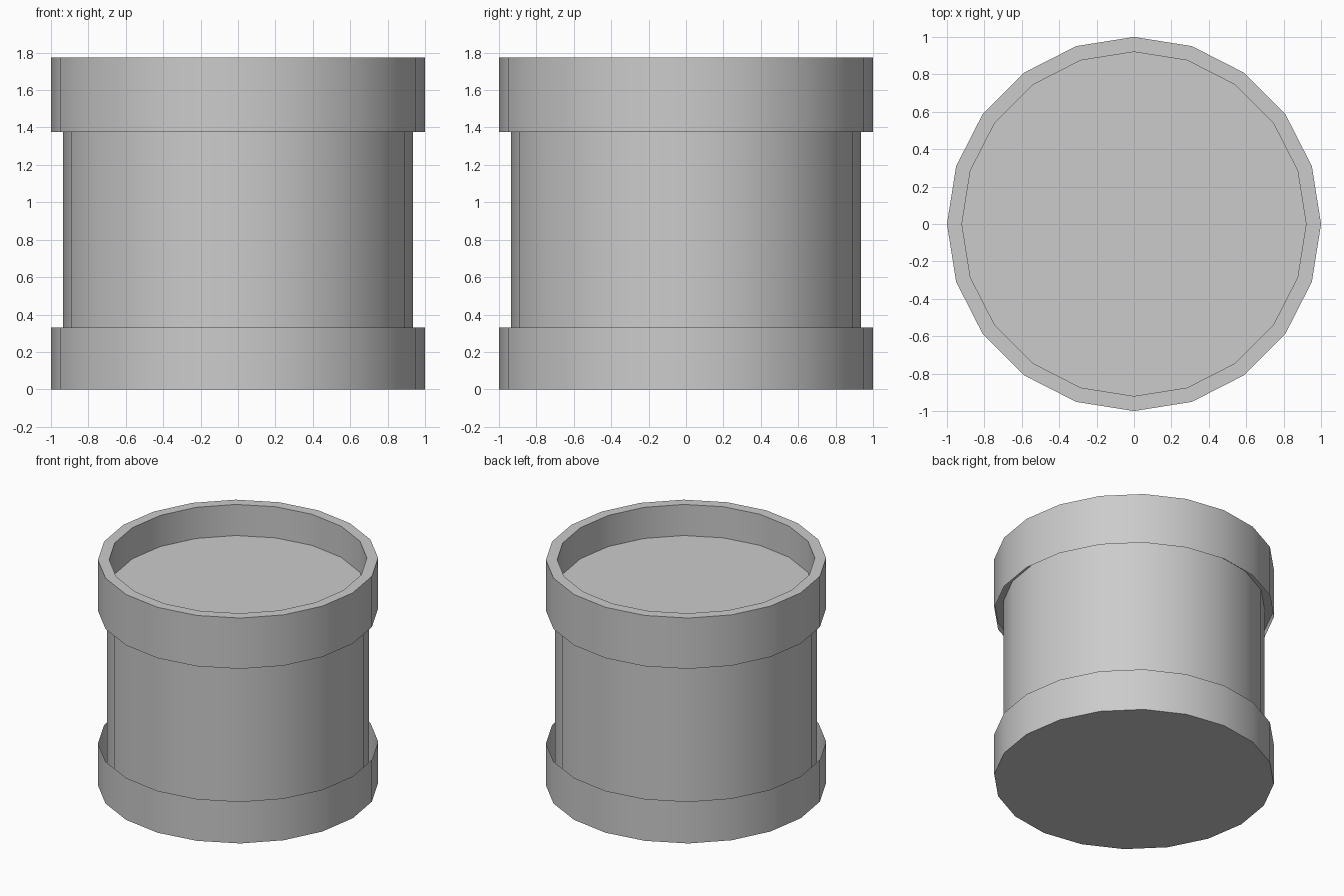
import bpy, bmesh, math

if "Cube" in bpy.data.objects:
    bpy.data.objects.remove(bpy.data.objects["Cube"])

SIDES = 20


def lathe(name, profile):
    """Revolve (radius, z) points around z; radius 0 closes with an n-gon."""
    bm = bmesh.new()
    rings = []
    for r, z in profile:
        if r == 0:
            continue
        rings.append([bm.verts.new((r * math.cos(2 * math.pi * j / SIDES),
                                    r * math.sin(2 * math.pi * j / SIDES), z))
                      for j in range(SIDES)])
    for a, b in zip(rings, rings[1:]):
        for j in range(SIDES):
            k = (j + 1) % SIDES
            bm.faces.new((a[j], a[k], b[k], b[j]))
    if profile[0][0] == 0:
        bm.faces.new(rings[0][::-1])   # faces down
    if profile[-1][0] == 0:
        bm.faces.new(rings[-1])        # faces up
    mesh = bpy.data.meshes.new(name)
    bm.to_mesh(mesh)
    bm.free()
    obj = bpy.data.objects.new(name, mesh)
    bpy.context.collection.objects.link(obj)
    bpy.ops.object.select_all(action='DESELECT')
    obj.select_set(True)
    bpy.context.view_layer.objects.active = obj
    bpy.ops.object.shade_smooth_by_angle(angle=math.radians(30))
    return obj


# Closed base with a thin upright band, open around the body
lathe("base_band", [(0, 0), (1, 0), (1, 0.33)])

# Main drum wall, ending in a small ledge hidden up inside the top collar
lathe("drum_body", [(0.935, 0), (0.935, 1.43), (1, 1.43)])

# Top collar: outer wall, flat rim, inner wall and sunken floor
lathe("top_collar", [(1, 1.375), (1, 1.775), (0.92, 1.775),
                     (0.92, 1.53), (0, 1.53)])
